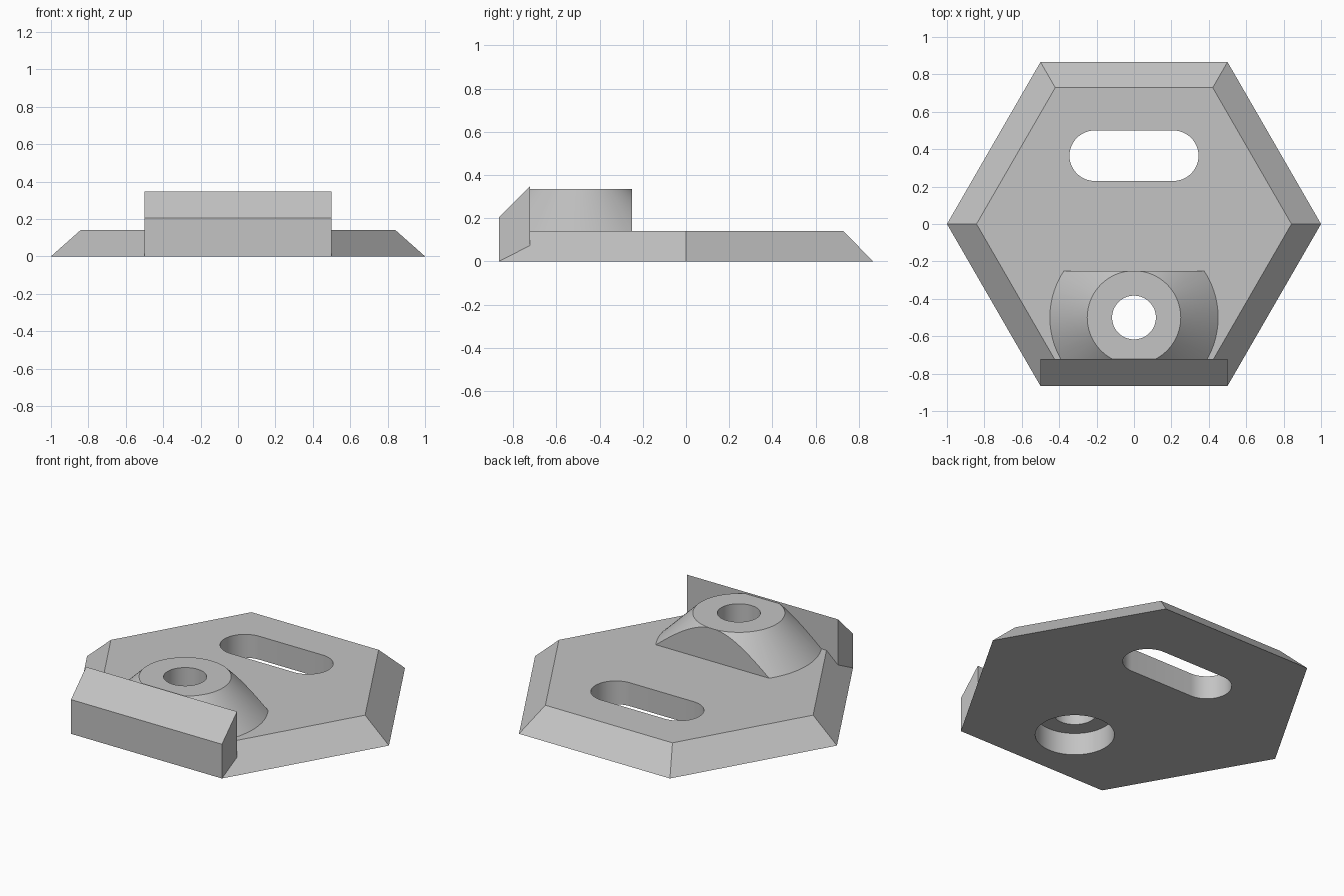
import bpy, bmesh, math

if "Cube" in bpy.data.objects:
    bpy.data.objects.remove(bpy.data.objects["Cube"])

grey = bpy.data.materials.new("light grey")
grey.diffuse_color = (0.55, 0.55, 0.55, 1.0)
grey.use_nodes = True
grey.node_tree.nodes["Principled BSDF"].inputs["Base Color"].default_value = grey.diffuse_color


def loft(name, loops):
    """Solid skinned through matching closed loops, capped at both ends."""
    bm = bmesh.new()
    rings = [[bm.verts.new(p) for p in loop] for loop in loops]
    n = len(rings[0])
    for a, b in zip(rings, rings[1:]):
        for i in range(n):
            j = (i + 1) % n
            bm.faces.new((a[i], a[j], b[j], b[i]))
    bm.faces.new(rings[0][::-1])
    bm.faces.new(rings[-1])
    bmesh.ops.recalc_face_normals(bm, faces=bm.faces)
    mesh = bpy.data.meshes.new(name)
    bm.to_mesh(mesh)
    bm.free()
    mesh.materials.append(grey)
    obj = bpy.data.objects.new(name, mesh)
    bpy.context.collection.objects.link(obj)
    return obj


def ring(r, z, n, y=0.0):
    return [(r * math.cos(2 * math.pi * i / n),
             y + r * math.sin(2 * math.pi * i / n), z) for i in range(n)]


def combine(target, tool, operation):
    """Apply a boolean and remove the tool object."""
    mod = target.modifiers.new(operation, 'BOOLEAN')
    mod.operation, mod.solver, mod.object = operation, 'EXACT', tool
    dg = bpy.context.evaluated_depsgraph_get()
    dg.update()
    mesh = bpy.data.meshes.new_from_object(target.evaluated_get(dg))
    target.modifiers.clear()
    target.data = mesh
    bpy.data.objects.remove(tool)


# Hexagonal plate with sloped sides
plate = loft("mounting_plate", [ring(1.0, 0, 6), ring(0.842, 0.14, 6)])

# Front wall with a sloped top
section = [(-0.866, 0), (-0.723, 0), (-0.723, 0.346), (-0.866, 0.205)]
wall = loft("front_wall", [[(x, y, z) for y, z in section] for x in (-0.5, 0.5)])

# Conical boss, cut flat at the back and stopped inside the wall
BOSS_Y, SEG = -0.5, 96
boss = loft("boss", [ring(0.45, 0.1, SEG, BOSS_Y), ring(0.45, 0.14, SEG, BOSS_Y),
                     ring(0.25, 0.336, SEG, BOSS_Y)])
limits = [(-1, -0.73), (1, -0.73), (1, -0.251), (-1, -0.251)]
combine(boss, loft("boss_limits", [[(x, y, z) for x, y in limits]
                                   for z in (-0.5, 1)]), 'INTERSECT')

combine(plate, wall, 'UNION')
combine(plate, boss, 'UNION')

# Rounded slot through the plate
R, HALF, SLOT_Y, ARC = 0.135, 0.21, 0.365, 24
slot = []
for side, start in ((1, -math.pi / 2), (-1, math.pi / 2)):
    for i in range(ARC + 1):
        a = start + math.pi * i / ARC
        slot.append((side * HALF + R * math.cos(a), SLOT_Y + R * math.sin(a)))
combine(plate, loft("slot_cutter", [[(x, y, z) for x, y in slot]
                                    for z in (-0.2, 0.5)]), 'DIFFERENCE')

# Bolt hole, wider from below
combine(plate, loft("bolt_hole_cutter", [
    ring(0.215, -0.2, 64, BOSS_Y), ring(0.215, 0.133, 64, BOSS_Y),
    ring(0.117, 0.133, 64, BOSS_Y), ring(0.117, 0.6, 64, BOSS_Y)]), 'DIFFERENCE')

# Smooth the round surfaces, keep hard edges
bpy.context.view_layer.objects.active = plate
plate.select_set(True)
bpy.ops.object.shade_smooth_by_angle(angle=math.radians(25))
